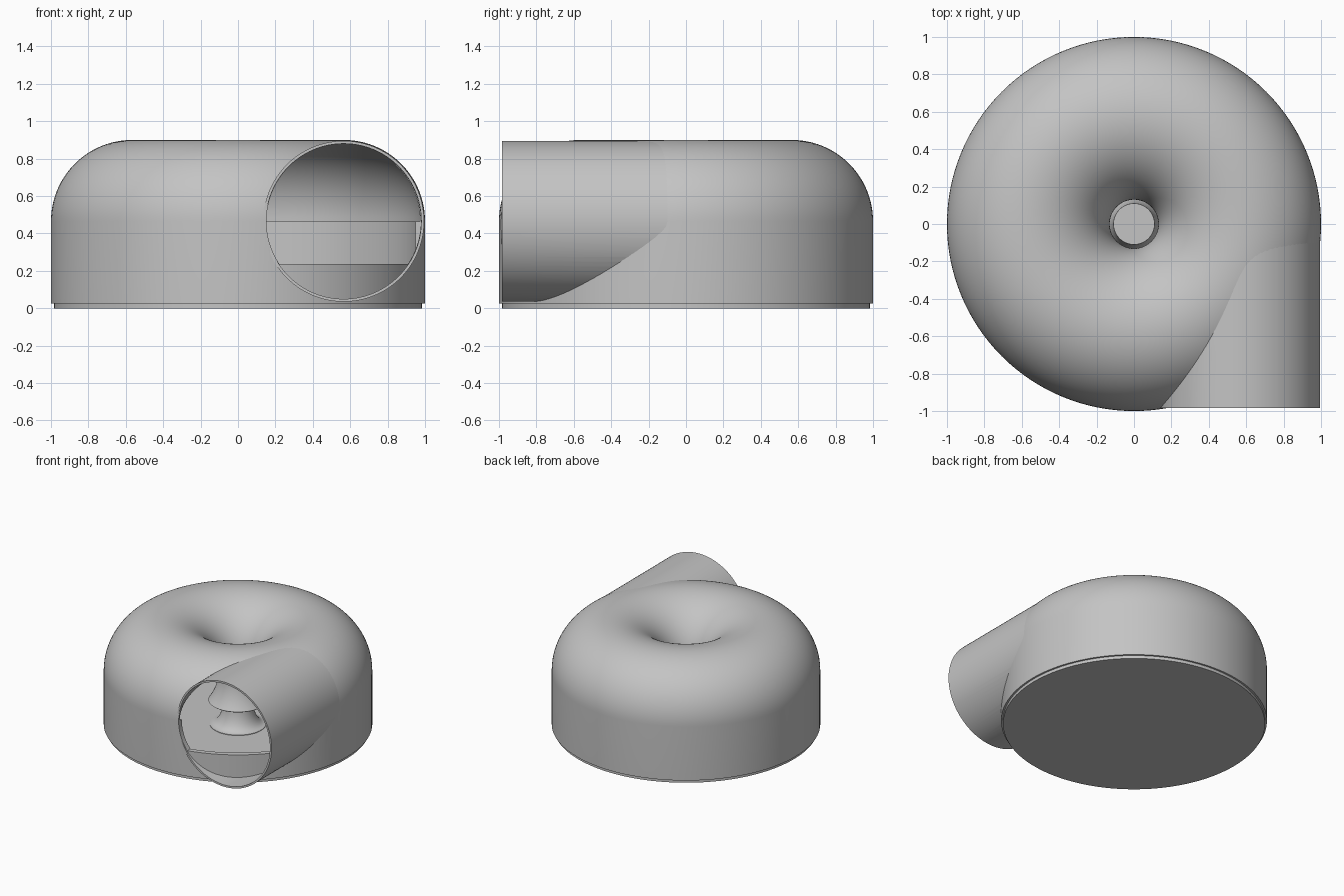
import bpy, bmesh
from math import pi, cos, sin, radians

cube = bpy.data.objects.get("Cube")
if cube:
    bpy.data.objects.remove(cube, do_unlink=True)

grey = bpy.data.materials.new("plain grey")
grey.use_nodes = True
COLOR = (0.55, 0.55, 0.55, 1)
grey.diffuse_color = COLOR
grey.node_tree.nodes["Principled BSDF"].inputs["Base Color"].default_value = COLOR

RING = 0.565   # radius of the tube's centre circle, also the outlet's x
MID = 0.465    # height of the tube's centre
TUBE = 0.435   # outer radius of the tube
SIDES = 128


def finish(name, bm):
    bmesh.ops.remove_doubles(bm, verts=bm.verts, dist=1e-5)
    bmesh.ops.recalc_face_normals(bm, faces=bm.faces)
    mesh = bpy.data.meshes.new(name)
    bm.to_mesh(mesh)
    bm.free()
    mesh.materials.append(grey)
    obj = bpy.data.objects.new(name, mesh)
    bpy.context.collection.objects.link(obj)
    return obj


def lathe(name, profile):
    """Spin a closed (radius, height) loop around z."""
    bm = bmesh.new()
    verts = [bm.verts.new((r, 0, z)) for r, z in profile]
    edges = [bm.edges.new((a, b)) for a, b in zip(verts, verts[1:] + verts[:1])]
    bmesh.ops.spin(bm, geom=verts + edges, cent=(0, 0, 0), axis=(0, 0, 1),
                   angle=2 * pi, steps=SIDES, use_merge=True)
    bmesh.ops.remove_doubles(bm, verts=bm.verts, dist=1e-5)
    bmesh.ops.dissolve_degenerate(bm, edges=bm.edges, dist=1e-6)
    return finish(name, bm)


def arc(radius, start, end, steps):
    """Points on the tube's cross-section."""
    angles = [radians(start + (end - start) * i / steps) for i in range(steps + 1)]
    return [(RING + radius * cos(a), MID + radius * sin(a)) for a in angles]


def cut(obj, cutter):
    mod = obj.modifiers.new("cut", 'BOOLEAN')
    mod.operation = 'DIFFERENCE'
    mod.solver = 'EXACT'
    mod.object = cutter
    bpy.context.view_layer.objects.active = obj
    bpy.ops.object.modifier_apply(modifier=mod.name)


def smooth(obj):
    bpy.ops.object.select_all(action='DESELECT')
    obj.select_set(True)
    bpy.context.view_layer.objects.active = obj
    bpy.ops.object.shade_smooth_by_angle(angle=radians(35))


# Round housing: thin shell with a funnel that flares out below its neck
outer = [(1.0, 0.025)] + arc(TUBE, 0, 215, 60)
inner = arc(TUBE - 0.015, 215, 0, 60) + [(0.96, MID), (0.96, 0.025)]
housing = lathe("housing", outer + inner)

# Outlet pipe, trimmed where it meets the housing
bm = bmesh.new()
rings = []
for radius, y in ((0.43, -0.985), (0.43, -0.02), (0.415, -0.02), (0.415, -0.985)):
    rings.append([bm.verts.new((x, y, z)) for x, z in arc(radius, 0, 360, 96)[:-1]])
for a, b in zip(rings, rings[1:] + rings[:1]):
    for i in range(96):
        j = (i + 1) % 96
        bm.faces.new((a[i], a[j], b[j], b[i]))
outlet = finish("outlet_pipe", bm)

envelope = lathe("housing_envelope", [(0, -0.1), (0.993, -0.1)]
                 + arc(TUBE - 0.007, 0, 180, 60) + [(0, MID)])
cut(outlet, envelope)

# Opening from the housing into the pipe, with a level sill
bm = bmesh.new()
section = [(x, z) for x, z in arc(0.413, 0, 360, 96)[:-1] if z > 0.22]
start = min(range(len(section)), key=lambda i: section[i][1])
face = bm.faces.new([bm.verts.new((x, -1.2, z)) for x, z in section])
result = bmesh.ops.extrude_face_region(bm, geom=[face])
moved = [v for v in result["geom"] if isinstance(v, bmesh.types.BMVert)]
bmesh.ops.translate(bm, verts=moved, vec=(0, 1.05, 0))
opening = finish("opening_cutter", bm)
cut(housing, opening)

for helper in (envelope, opening):
    bpy.data.objects.remove(helper, do_unlink=True)

# Base plate, set in a little from the wall
base = lathe("base_plate", [(0, 0), (0.985, 0), (0.985, 0.026), (0, 0.026)])

# Hub below the funnel: flat top and concave flank
flank = [(0.11 + 0.1 * (1 - cos(t * pi / 20)), 0.03 + 0.2 * (1 - sin(t * pi / 20)))
         for t in range(11)]
hub = lathe("hub", [(0, 0.23)] + flank + [(0.21, 0.02), (0, 0.02)])

for part in (housing, outlet, base, hub):
    smooth(part)
